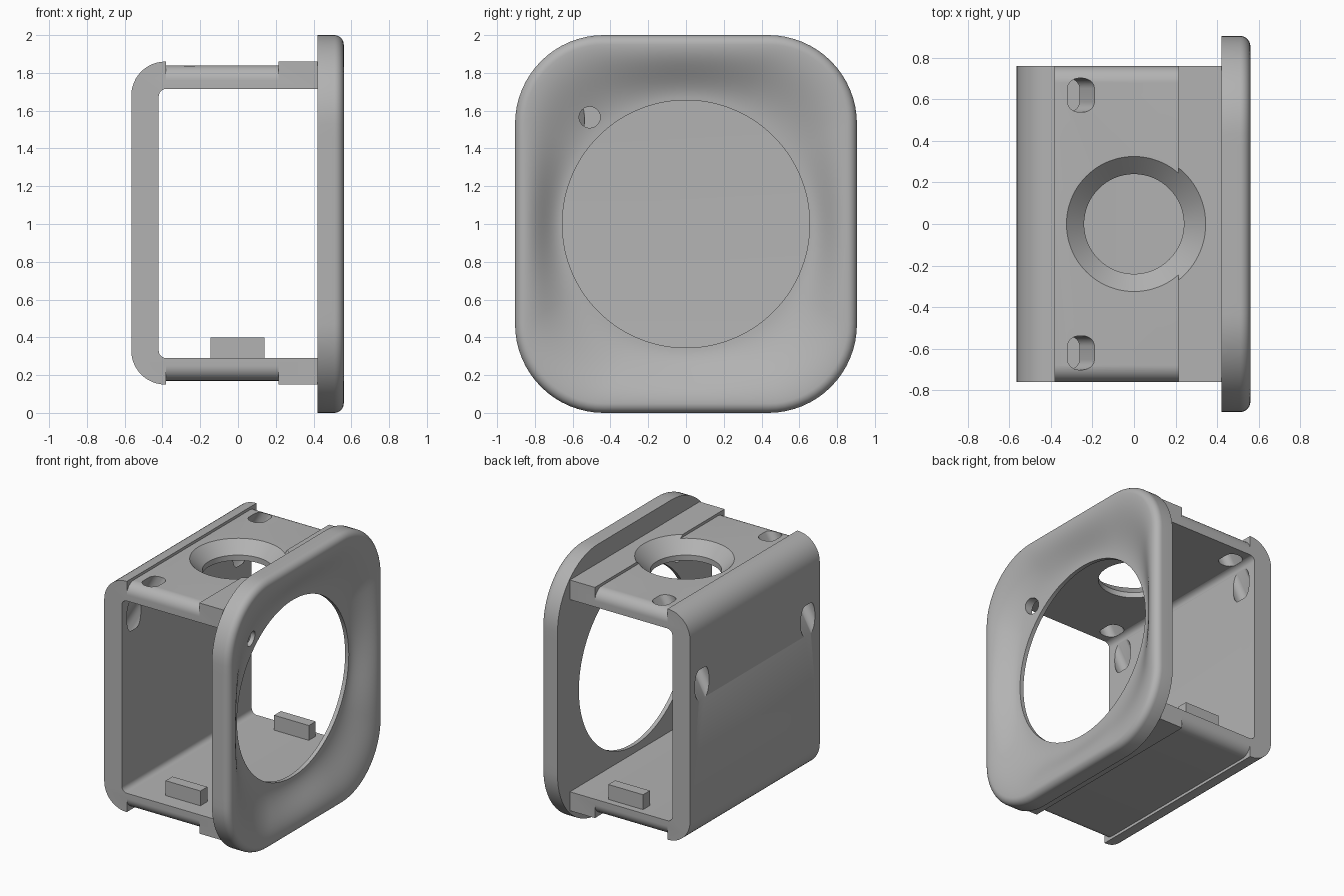
import bpy, bmesh, math
from mathutils import Matrix, Vector

if "Cube" in bpy.data.objects:
    bpy.data.objects.remove(bpy.data.objects["Cube"])

grey = bpy.data.materials.new("plastic_grey")
grey.diffuse_color = (0.45, 0.45, 0.45, 1)
grey.use_nodes = True
grey.node_tree.nodes["Principled BSDF"].inputs["Base Color"].default_value = grey.diffuse_color


def finish(name, bm):
    bmesh.ops.recalc_face_normals(bm, faces=bm.faces)
    me = bpy.data.meshes.new(name)
    bm.to_mesh(me)
    bm.free()
    me.materials.append(grey)
    ob = bpy.data.objects.new(name, me)
    bpy.context.collection.objects.link(ob)
    return ob


def activate(ob):
    bpy.ops.object.select_all(action='DESELECT')
    ob.select_set(True)
    bpy.context.view_layer.objects.active = ob


def prism(name, pts, place, lo, hi):
    """Extrude a 2D outline; place(u, v, w) maps it into space."""
    bm = bmesh.new()
    a = [bm.verts.new(place(u, v, lo)) for u, v in pts]
    b = [bm.verts.new(place(u, v, hi)) for u, v in pts]
    n = len(pts)
    bm.faces.new(a)
    bm.faces.new(b[::-1])
    for i in range(n):
        bm.faces.new((a[i], a[(i + 1) % n], b[(i + 1) % n], b[i]))
    return finish(name, bm)


def cut(ob, cutter):
    activate(ob)
    m = ob.modifiers.new("cut", 'BOOLEAN')
    m.operation, m.solver, m.object = 'DIFFERENCE', 'EXACT', cutter
    bpy.ops.object.modifier_apply(modifier=m.name)
    bpy.data.objects.remove(cutter)


def smooth(ob):
    activate(ob)
    bpy.ops.object.shade_smooth_by_angle(angle=math.radians(30))


def arc(cu, cv, r, a0, a1, n=12):
    return [(cu + r * math.cos(math.radians(a0 + (a1 - a0) * i / n)),
             cv + r * math.sin(math.radians(a0 + (a1 - a0) * i / n))) for i in range(n + 1)]


def rounded_rect(hu, hv, r, n=12):
    pts = []
    for su, sv, a in ((1, 1, 0), (-1, 1, 90), (-1, -1, 180), (1, -1, 270)):
        pts += arc(su * (hu - r), sv * (hv - r), r, a, a + 90, n)
    return pts


def along_y(u, v, w): return (u, w, v)
def along_x(u, v, w): return (w, u, v)


# Housing: C-shaped section run along y
section = [(0.42, 1.86)] + arc(-0.385, 1.68, 0.18, 90, 180) + arc(-0.385, 0.33, 0.18, 180, 270)
section += [(0.42, 0.15), (0.42, 0.29)] + arc(-0.38, 0.33, 0.04, 270, 180, 6)
section += arc(-0.38, 1.675, 0.04, 180, 90, 6) + [(0.42, 1.715)]
housing = prism("housing", section, along_y, -0.76, 0.76)

# Shallow recess with rounded ends on the top and bottom outer faces
half = [(-0.9, 1.95), (-0.9, 1.76)] + arc(-0.68, 1.76, 0.08, 180, 90)
profile = half + [(-y, z) for y, z in reversed(half)]
for flip in (False, True):
    pts = [(y, 2.01 - z) if flip else (y, z) for y, z in profile]
    cut(housing, prism("recess_cutter", pts, along_x, -0.38, 0.215))

# Countersunk round opening in the top wall
bm = bmesh.new()
rings = []
for r, z in ((0.24, 1.6), (0.24, 1.755), (0.425, 1.94)):
    rings.append([bm.verts.new((r * math.cos(math.tau * i / 96), r * math.sin(math.tau * i / 96), z))
                  for i in range(96)])
bm.faces.new(rings[0])
bm.faces.new(rings[-1])
for a, b in zip(rings, rings[1:]):
    for i in range(96):
        bm.faces.new((a[i], a[(i + 1) % 96], b[(i + 1) % 96], b[i]))
cut(housing, finish("opening_cutter", bm))

# Slanted slots through the top wall and the left wall
axis = Vector((0.5, 0, math.sqrt(0.75)))
side = Vector((axis.z, 0, -axis.x))
for y in (-0.62, 0.62):
    origin = Vector((-0.255, y, 1.84))
    cut(housing, prism("slot_cutter", rounded_rect(0.056, 0.082, 0.05, 8),
                       lambda u, v, w: origin + side * u + Vector((0, v, 0)) + axis * w, -0.9, 0.2))
smooth(housing)

# Tabs on the floor
for name, y in (("front_tab", -0.64), ("back_tab", 0.63)):
    prism(name, [(-0.145, 0.28), (0.14, 0.28), (0.14, 0.40), (-0.145, 0.40)], along_y, y, y + 0.08)

# Face plate: rounded rectangle rim lofted into a dished round opening
HY, HZ, R, HOLE = 0.905, 1.0, 0.47, 0.655


def rim_ring(x, inset):
    """Points of the inset outline, with the long straights subdivided."""
    corners = rounded_rect(HY - inset, HZ - inset, R - inset, 16)
    out = []
    for i, p in enumerate(corners):
        q = corners[(i + 1) % len(corners)]
        steps = 16 if i % 17 == 16 else 1
        out += [(x, p[0] + (q[0] - p[0]) * k / steps, p[1] + (q[1] - p[1]) * k / steps)
                for k in range(steps)]
    return out


rim = rim_ring(0.51, 0.05)
circle = []
for _, y, z in rim:
    d = math.hypot(y, z)
    circle.append((y / d * HOLE, z / d * HOLE))
loops = [[(0.42, y, z) for y, z in circle], rim_ring(0.42, 0)]
for k in range(9):
    a = math.pi / 2 * k / 8
    loops.append(rim_ring(0.51 + 0.05 * math.sin(a), 0.05 * (1 - math.cos(a))))
for k in range(1, 17):
    t = k / 16
    x = 0.45 + 0.11 * (1 + math.cos(math.pi * t)) / 2
    loops.append([(x, p[1] + (c[0] - p[1]) * t, p[2] + (c[1] - p[2]) * t) for p, c in zip(rim, circle)])
bm = bmesh.new()
rows = [[bm.verts.new((x, y, z + 1)) for x, y, z in loop] for loop in loops]
n = len(rim)
for j in range(len(rows)):
    a, b = rows[j], rows[(j + 1) % len(rows)]
    for i in range(n):
        bm.faces.new((a[i], a[(i + 1) % n], b[(i + 1) % n], b[i]))
plate = finish("face_plate", bm)

# Small round hole in the dish
cut(plate, prism("pinhole_cutter", [(-0.51 + u, 1.565 + v) for u, v in arc(0, 0, 0.056, 0, 352.5, 47)],
                 along_x, 0.3, 0.7))
smooth(plate)
